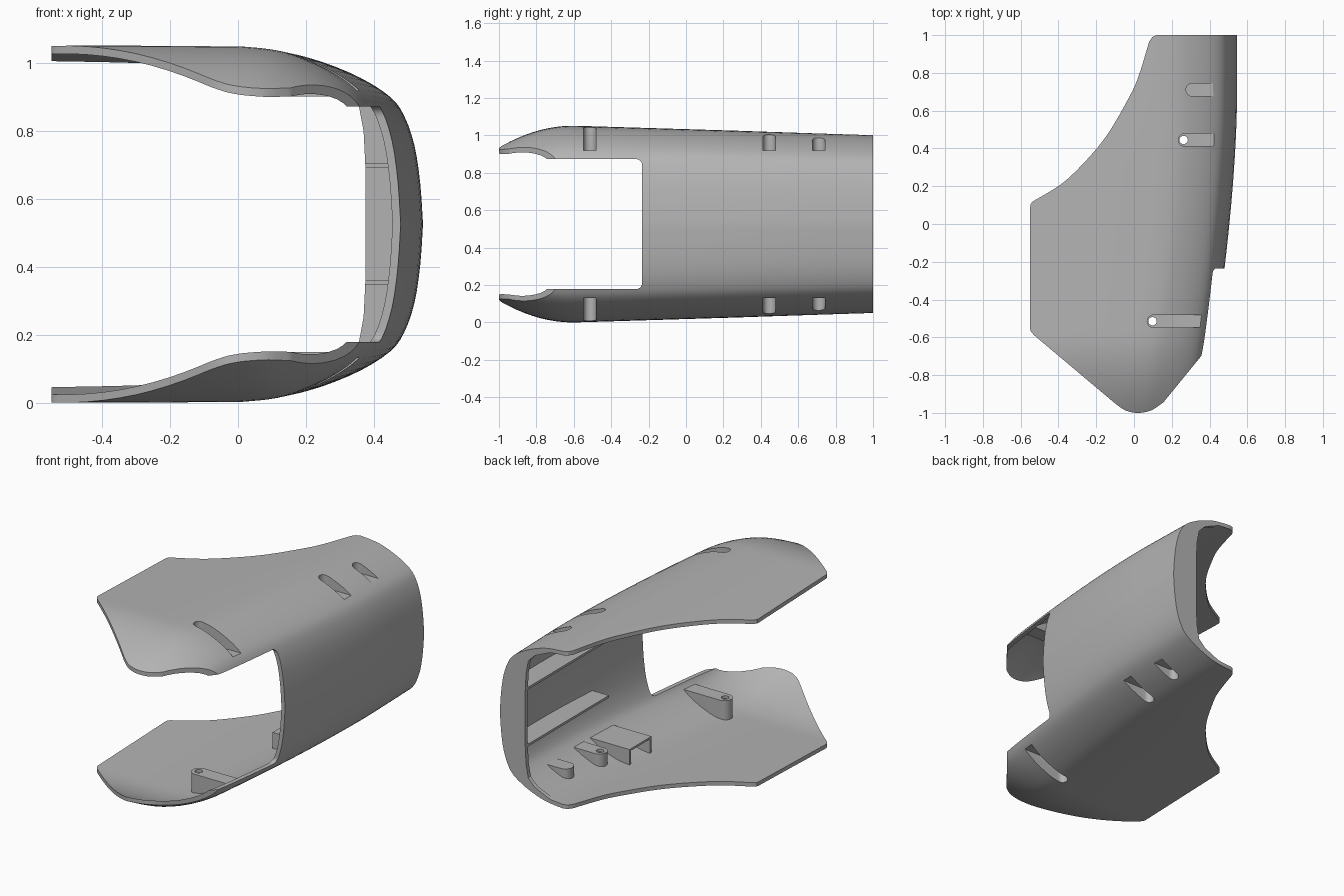
import bpy, bmesh, math
from mathutils import Vector

if "Cube" in bpy.data.objects:
    bpy.data.objects.remove(bpy.data.objects["Cube"])

ZC = 0.526                       # mirror plane between upper and lower halves
grey = bpy.data.materials.new("plain_grey")
grey.diffuse_color = (0.45, 0.45, 0.45, 1)
grey.use_nodes = True
grey.node_tree.nodes["Principled BSDF"].inputs["Base Color"].default_value = grey.diffuse_color

# half cross-section: distance in from the side wall, drop from the top plate
HALF = [(0.42, 0.002), (0.34, 0.009), (0.27, 0.024), (0.175, 0.062), (0.095, 0.112),
        (0.055, 0.165), (0.025, 0.25), (0.008, 0.36), (0.0, 0.476)]


def catmull(pts, n):
    out = []
    for i in range(len(pts) - 1):
        p = [Vector(pts[min(max(i + k, 0), len(pts) - 1)]) for k in (-1, 0, 1, 2)]
        for j in range(n):
            t = j / n
            out.append(0.5 * (2 * p[1] + (p[2] - p[0]) * t
                              + (2 * p[0] - 5 * p[1] + 4 * p[2] - p[3]) * t * t
                              + (3 * p[1] - p[0] - 3 * p[2] + p[3]) * t ** 3))
    return out + [Vector(pts[-1])]


CURVE = catmull(HALF, 3)


def section(y, inset):
    """C-shaped curve in xz at depth y, moved inward by inset."""
    wall = 0.545 - 0.08 * max(0, 0.65 - y) ** 1.6
    top = 1.052 - 0.049 * max(0, y + 0.6) / 1.6 - 0.115 * (max(0, -0.6 - y) / 0.4) ** 2
    h = top - ZC
    up = [Vector((-0.62, h)), Vector((-0.3, h))]
    up += [Vector((wall - p.x, h * (1 - p.y / 0.476))) for p in CURVE]
    pts = up + [Vector((p.x, -p.y)) for p in reversed(up[:-1])]
    res = []
    for i, p in enumerate(pts):
        d = (pts[min(i + 1, len(pts) - 1)] - pts[max(i - 1, 0)]).normalized()
        res.append((p.x + d.y * inset, p.y - d.x * inset + ZC))
    return res


def finish(bm, name):
    bmesh.ops.recalc_face_normals(bm, faces=bm.faces)
    me = bpy.data.meshes.new(name)
    bm.to_mesh(me)
    bm.free()
    ob = bpy.data.objects.new(name, me)
    bpy.context.collection.objects.link(ob)
    me.materials.append(grey)
    return ob


def loft(name, ys, ring):
    bm = bmesh.new()
    rows = [[bm.verts.new((x, y, z)) for x, z in ring(y)] for y in ys]
    for a, b in zip(rows, rows[1:]):
        for i in range(len(a)):
            j = (i + 1) % len(a)
            bm.faces.new((a[i], a[j], b[j], b[i]))
    bm.faces.new(rows[0])
    bm.faces.new(rows[-1])
    return finish(bm, name)


def prisms(name, items, axis="z", mirror=False):
    """Extrude 2D outlines; items are (points, low, high)."""
    bm = bmesh.new()
    put = {"z": lambda a, b, c: (a, b, c), "x": lambda a, b, c: (c, a, b),
           "y": lambda a, b, c: (a, c, b)}[axis]
    for pts, lo, hi in items:
        for flip in ((0, 1) if mirror else (0,)):
            lay = []
            for c in (lo, hi):
                vs = [Vector(put(a, b, c)) for a, b in pts]
                lay.append([bm.verts.new((v.x, v.y, 2 * ZC - v.z if flip else v.z)) for v in vs])
            n = len(pts)
            for i in range(n):
                j = (i + 1) % n
                bm.faces.new((lay[0][i], lay[0][j], lay[1][j], lay[1][i]))
            bm.faces.new(lay[0])
            bm.faces.new(lay[1])
    return finish(bm, name)


def boolean(ob, cutter, op):
    m = ob.modifiers.new("cut", "BOOLEAN")
    m.operation, m.object, m.solver = op, cutter, "EXACT"
    bpy.context.view_layer.objects.active = ob
    bpy.ops.object.modifier_apply(modifier=m.name)


def rect(a0, b0, a1, b1):
    return [(a0, b0), (a1, b0), (a1, b1), (a0, b1)]


def slot(x, y, r, x1=0.6):
    """Outline with a round end at x and open straight sides toward x1."""
    arc = [(x + r - r * math.sin(math.pi * k / 12), y + r * math.cos(math.pi * k / 12))
           for k in range(13)]
    return arc + [(x1, y - r), (x1, y + r)]


def circle(x, y, r):
    return [(x + r * math.cos(k * math.pi / 10), y + r * math.sin(k * math.pi / 10))
            for k in range(20)]


# main shell: lofted channel of constant thickness
ys = [-1.02 + 0.04 * k for k in range(20)] + [-0.22 + 0.0813333 * k for k in range(15)] + [1.0]
shell = loft("shell", ys, lambda y: section(y, 0) + section(y, 0.024)[::-1])
hull = loft("hull_helper", ys, lambda y: section(y, 0.008))

# plan outline of the shell
concave = catmull([(0.08, 0.965), (0.02, 0.77), (-0.04, 0.645), (-0.14, 0.475),
                   (-0.25, 0.34), (-0.38, 0.215), (-0.535, 0.12)], 4)
tip = catmull([(-0.1, -0.95), (-0.045, -0.987), (0.02, -1.0), (0.09, -0.987), (0.155, -0.945)], 4)
outline = [(0.7, -0.70), (0.7, 1.1), (0.12, 1.1), (0.12, 1.0), (0.097, 0.99)]
outline += [tuple(p) for p in concave] + [(-0.548, 0.105), (-0.55, 0.085), (-0.55, -0.555),
                                          (-0.545, -0.57), (-0.53, -0.588)]
outline += [tuple(p) for p in tip] + [(0.355, -0.70)]
plan = prisms("plan_helper", [(outline, -0.5, 1.5)])
boolean(shell, plan, "INTERSECT")

# side opening with rounded inner corners
r, yb, zt = 0.03, -0.235, 0.873
corner = [(yb - r + r * math.cos(k * math.pi / 12), zt - r + r * math.sin(k * math.pi / 12))
          for k in range(7)]
opening = corner + [(-1.2, zt), (-1.2, 2 * ZC - zt)] + [(a, 2 * ZC - b) for a, b in corner[::-1]]
window = prisms("window_helper", [(opening, 0.2, 0.8)], "x")
boolean(shell, window, "DIFFERENCE")

# recessed screw pockets: bosses inside, slots cut from outside, two with holes
spots = [(0.275, 0.71), (0.235, 0.445), (0.07, -0.515)]
bosses = prisms("screw_bosses", [(slot(x - 0.012, y, 0.046), 0.902, 1.3) for x, y in spots],
                mirror=True)
boolean(bosses, hull, "INTERSECT")
boolean(bosses, window, "DIFFERENCE")
pockets = prisms("pocket_helper", [(slot(x, y, 0.033, 0.7), 0.92, 1.4) for x, y in spots],
                 mirror=True)
holes = prisms("hole_helper", [(circle(x + 0.028, y, 0.022), 0.8, 0.95) for x, y in spots[1:]],
               mirror=True)
boolean(shell, pockets, "DIFFERENCE")
boolean(bosses, pockets, "DIFFERENCE")
boolean(bosses, holes, "DIFFERENCE")

# hollow brackets on the inside of each plate
brackets = prisms("inner_brackets", [(rect(0.14, 0.13, 0.6, 0.34), 0.902, 1.3)], mirror=True)
boolean(brackets, hull, "INTERSECT")
hollow = prisms("hollow_helper", [(rect(0.1, 0.145, 0.7, 0.325), 0.914, 1.4)], mirror=True)
boolean(brackets, hollow, "DIFFERENCE")

# end flange closing the back rim
edge = [(0.12, 1.0), (0.22, 0.965), (0.31, 0.925), (0.355, 0.88), (0.37, 0.80), (0.376, 0.68)]
flange_shape = edge + [(a, 2 * ZC - b) for a, b in edge[::-1]] + [(0.7, 0.0), (0.7, 1.06)]
flange = prisms("end_flange", [(flange_shape, 0.975, 1.1)], "y")
boolean(flange, hull, "INTERSECT")

# long ribs along the side wall
ribs = prisms("wall_ribs", [(rect(0.376, 0.2, 0.6, 0.99), 0.691, 0.705)], mirror=True)
boolean(ribs, hull, "INTERSECT")

for helper in (hull, plan, window, pockets, holes, hollow):
    bpy.data.objects.remove(helper)

bpy.ops.object.select_all(action="DESELECT")
for ob in (shell, bosses, brackets, flange, ribs):
    ob.select_set(True)
    bpy.context.view_layer.objects.active = ob
bpy.ops.object.shade_smooth_by_angle(angle=math.radians(30))
